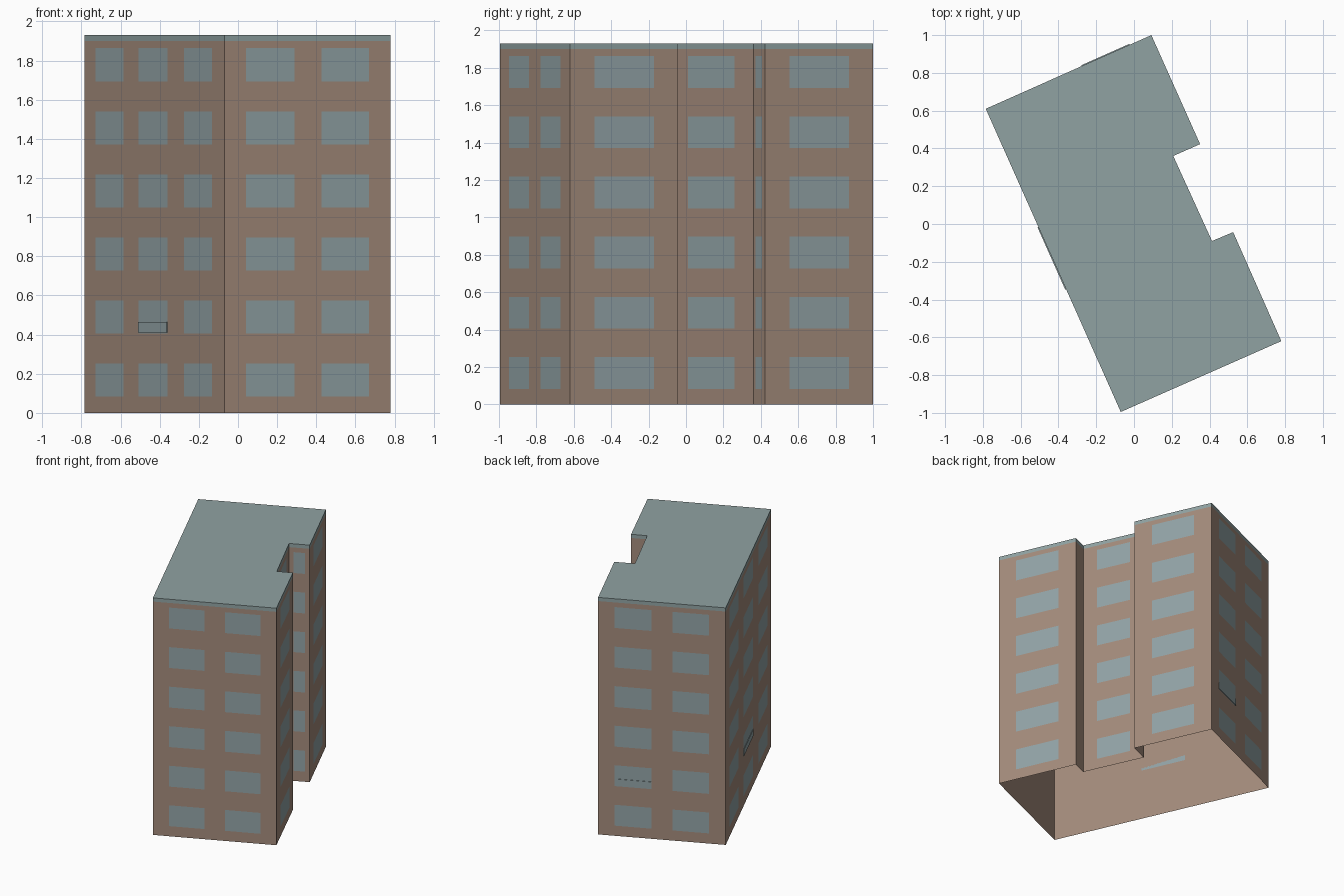
import bpy
import bmesh
from mathutils import Vector

cube = bpy.data.objects.get("Cube")
if cube:
    bpy.data.objects.remove(cube, do_unlink=True)


def make_material(name, rgb):
    mat = bpy.data.materials.new(name)
    mat.use_nodes = True
    mat.diffuse_color = (*rgb, 1)
    mat.node_tree.nodes["Principled BSDF"].inputs["Base Color"].default_value = (*rgb, 1)
    return mat


brick = make_material("brown wall", (0.37, 0.26, 0.20))
glass = make_material("blue grey glass", (0.29, 0.37, 0.385))
slate = make_material("grey green roof", (0.28, 0.365, 0.365))


def finish(name, bm, mat):
    mesh = bpy.data.meshes.new(name)
    bm.to_mesh(mesh)
    bm.free()
    mesh.materials.append(mat)
    obj = bpy.data.objects.new(name, mesh)
    bpy.context.collection.objects.link(obj)
    return obj


# Footprint, anticlockwise from the front corner
front, right = Vector((-0.07, -0.995)), Vector((0.78, -0.62))
footprint = [front, right] + [Vector(p) for p in (
    (0.525, -0.043), (0.413, -0.09), (0.208, 0.36),
    (0.35, 0.423), (0.092, 1.0), (-0.785, 0.61))]
EAVES, TOP = 1.90, 1.93


def wall_ring(bm, low, high):
    """Extrude the footprint into an open band of walls and return its top loop."""
    bottom = [bm.verts.new((*p, low)) for p in footprint]
    top = [bm.verts.new((*p, high)) for p in footprint]
    for i in range(len(footprint)):
        j = (i + 1) % len(footprint)
        bm.faces.new((bottom[i], bottom[j], top[j], top[i]))
    return top


# Walls, open underneath
bm = bmesh.new()
wall_ring(bm, 0, EAVES)
finish("walls", bm, brick)

# Flat roof with its edge band
bm = bmesh.new()
bm.faces.new(wall_ring(bm, EAVES, TOP))
finish("roof", bm, slate)


def add_pane(bm, side, start, end, low, high, gap=0.0015):
    """Add a pane on one wall, between two fractions of its length."""
    a, b = footprint[side], footprint[(side + 1) % len(footprint)]
    along = b - a
    out = Vector((along.y, -along.x)).normalized() * gap
    p, q = a + along * start + out, a + along * end + out
    corners = ((*p, low), (*q, low), (*q, high), (*p, high))
    return bm.faces.new([bm.verts.new(c) for c in corners])


# Window columns on each wall: start and end along the wall
pair = [(0.13, 0.42), (0.585, 0.87)]
single = [(0.225, 0.775)]
columns = {
    "front": (0, pair),
    "right_front": (1, single),
    "right_recess": (3, single),
    "recess_side": (4, single),
    "right_back": (5, single),
    "back": (6, pair),
    "left": (7, [(0.08, 0.28), (0.39, 0.595), (0.715, 0.915)]),
}
for name, (side, spans) in columns.items():
    bm = bmesh.new()
    for floor in range(6):
        sill = 0.083 + 0.322 * floor
        for start, end in spans:
            add_pane(bm, side, start, end, sill, sill + 0.17)
    finish(name + "_windows", bm, glass)

# Slightly raised lower panes on the left and back walls
for name, side, start, end in (("left", 7, 0.39, 0.595), ("back", 6, 0.13, 0.42)):
    bm = bmesh.new()
    face = add_pane(bm, side, start, end, 0.41, 0.465, 0.0)
    normal = face.normal_update() or face.normal.copy()
    grown = bmesh.ops.extrude_face_region(bm, geom=[face], use_keep_orig=True)
    verts = [v for v in grown["geom"] if isinstance(v, bmesh.types.BMVert)]
    bmesh.ops.translate(bm, verts=verts, vec=normal * 0.005)
    bmesh.ops.recalc_face_normals(bm, faces=bm.faces)
    finish(name + "_raised_pane", bm, glass)
